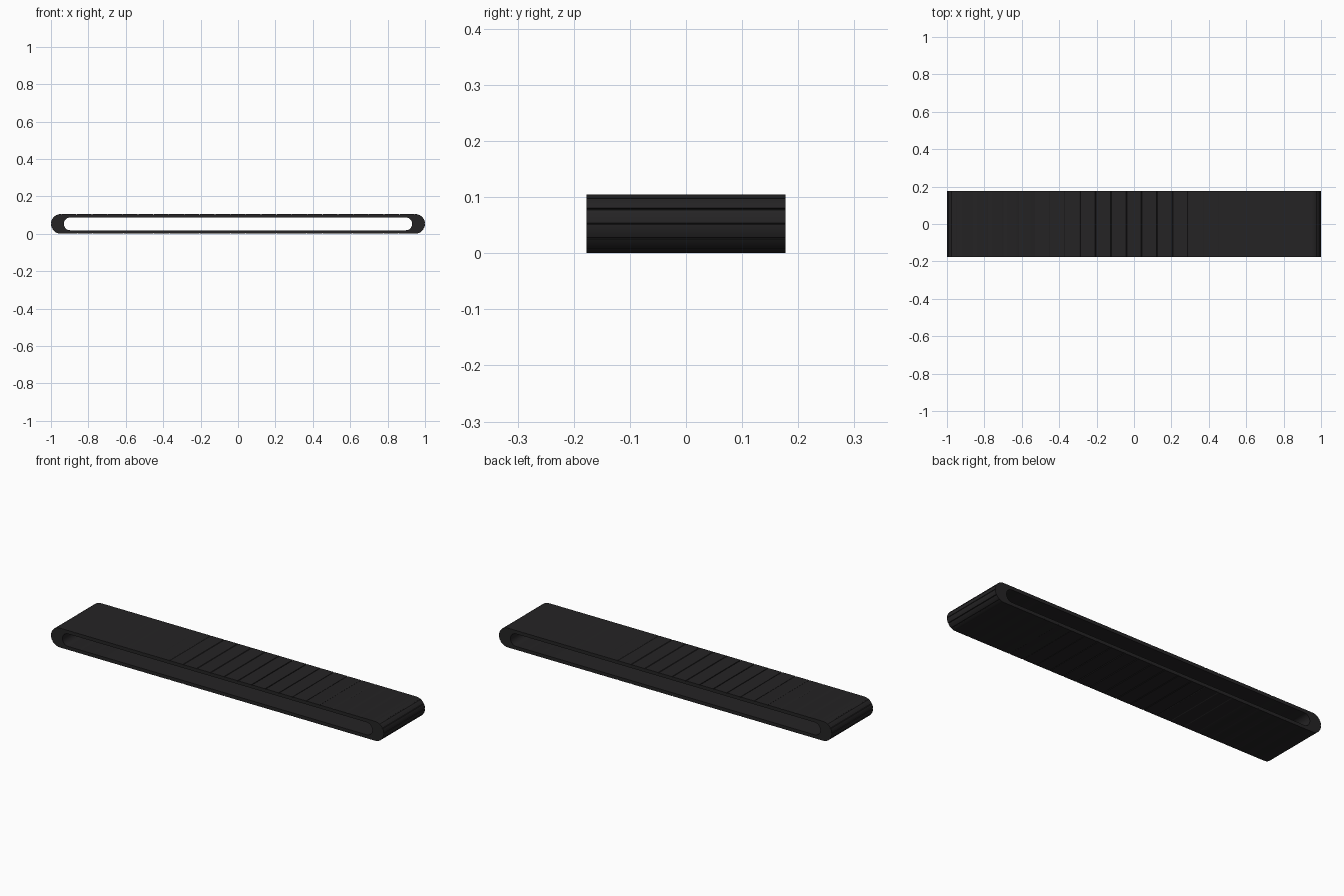
import bpy, bmesh, math

if "Cube" in bpy.data.objects:
    bpy.data.objects.remove(bpy.data.objects["Cube"])

HALF_W = 0.177            # half width of the belt (y)
H = 0.105                 # overall height
ZC = H / 2
R_OUT = H / 2             # outer end radius
X_OUT = 1.0 - R_OUT       # centre of outer end arcs
X_IN, RX_IN, RZ_IN = 0.898, 0.033, 0.034   # inner opening ends
N_STRAIGHT, N_END = 23, 6

rubber = bpy.data.materials.new("dark_rubber")
rubber.diffuse_color = (0.018, 0.017, 0.018, 1)
rubber.use_nodes = True
rubber.node_tree.nodes["Principled BSDF"].inputs["Base Color"].default_value = rubber.diffuse_color


def loop_point(u, inner):
    """Point on the outer or inner belt outline; u counts links around the loop."""
    xc = X_IN if inner else X_OUT
    rx = RX_IN if inner else R_OUT
    rz = RZ_IN if inner else R_OUT
    half = N_STRAIGHT + N_END
    u %= 2 * half
    side = 1
    if u >= half:
        u -= half
        side = -1
    if u <= N_STRAIGHT:                      # straight run
        x, z = -xc + 2 * xc * u / N_STRAIGHT, rz
    else:                                    # rounded end
        a = math.pi / 2 - math.pi * (u - N_STRAIGHT) / N_END
        x, z = xc + rx * math.cos(a), rz * math.sin(a)
    return side * x, ZC + side * z


def add_link(bm, i, end):
    """One belt link: prism with small chamfers on its outer seam edges."""
    d = 0.03 if not end else 0.06            # seam groove half width
    k = 0.18 if not end else 0.05            # seam groove depth ratio

    def mix(u):
        (xo, zo), (xi, zi) = loop_point(u, False), loop_point(u, True)
        return xo + (xi - xo) * k, zo + (zi - zo) * k

    steps = (0.25, 0.5, 0.75) if end else ()
    prof = [mix(i), loop_point(i + d, False)]
    prof += [loop_point(i + s, False) for s in steps]
    prof += [loop_point(i + 1 - d, False), mix(i + 1)]
    prof += [loop_point(i + 1, True)]
    prof += [loop_point(i + s, True) for s in reversed(steps)]
    prof += [loop_point(i, True)]
    front = [bm.verts.new((x, -HALF_W, z)) for x, z in prof]
    back = [bm.verts.new((x, HALF_W, z)) for x, z in prof]
    bm.faces.new(front)
    bm.faces.new(back[::-1])
    n = len(prof)
    for j in range(n):
        bm.faces.new((front[j], back[j], back[(j + 1) % n], front[(j + 1) % n]))


def build(name, indices, end):
    bm = bmesh.new()
    for i in indices:
        add_link(bm, i, end)
    bmesh.ops.recalc_face_normals(bm, faces=bm.faces)
    me = bpy.data.meshes.new(name)
    bm.to_mesh(me)
    bm.free()
    me.materials.append(rubber)
    ob = bpy.data.objects.new(name, me)
    bpy.context.collection.objects.link(ob)
    bpy.ops.object.select_all(action='DESELECT')
    ob.select_set(True)
    bpy.context.view_layer.objects.active = ob
    bpy.ops.object.shade_smooth_by_angle(angle=math.radians(25))


HALF = N_STRAIGHT + N_END
# Upper and lower straight runs, then the two rounded ends
build("upper_links", range(0, N_STRAIGHT), False)
build("right_end_links", range(N_STRAIGHT, HALF), True)
build("lower_links", range(HALF, HALF + N_STRAIGHT), False)
build("left_end_links", range(HALF + N_STRAIGHT, 2 * HALF), True)
